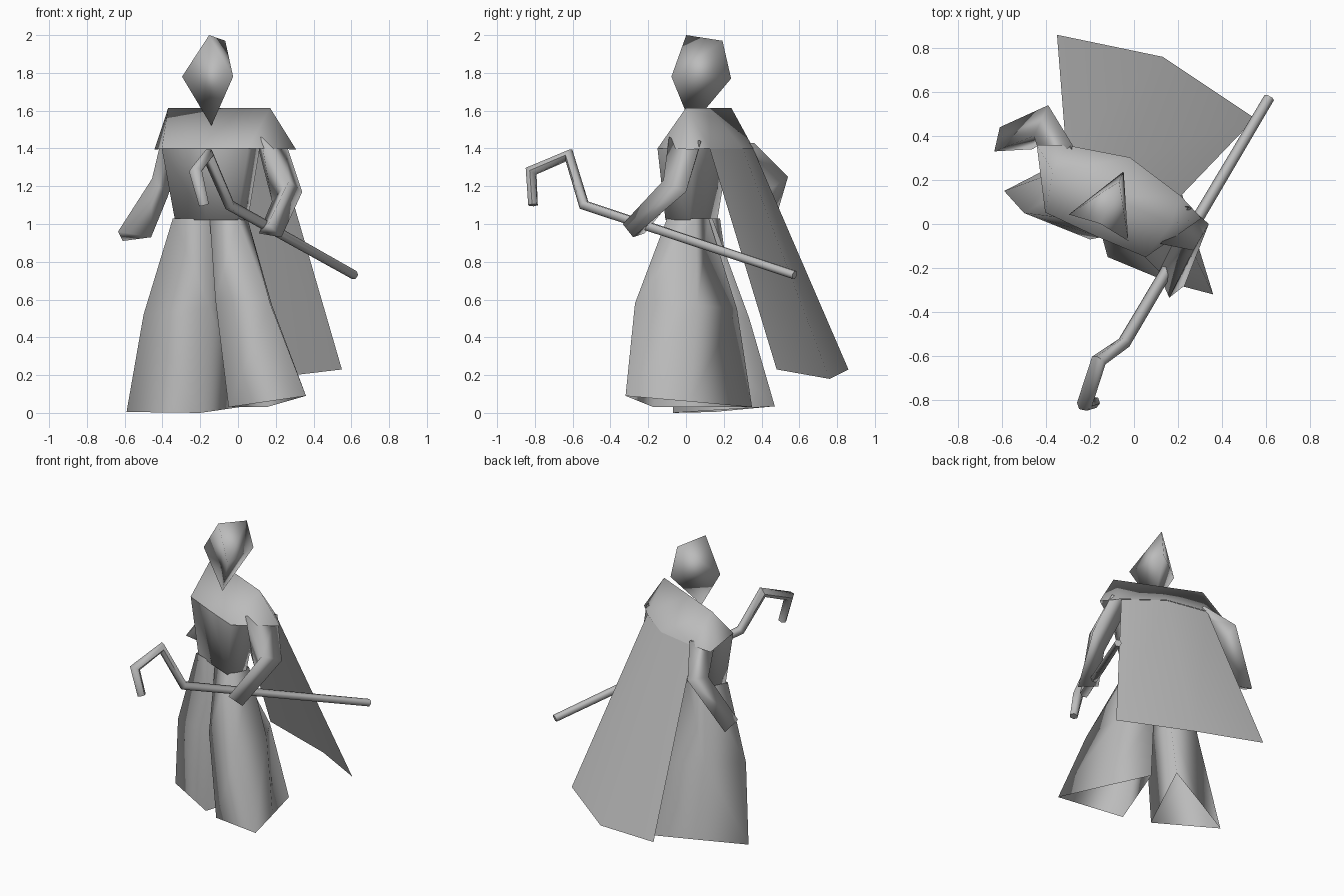
import bpy, bmesh, math
from mathutils import Matrix, Vector

if "Cube" in bpy.data.objects:
    bpy.data.objects.remove(bpy.data.objects["Cube"])

cloth = bpy.data.materials.new("plain_grey")
cloth.diffuse_color = (0.5, 0.5, 0.5, 1)
cloth.use_nodes = True
cloth.node_tree.nodes["Principled BSDF"].inputs["Base Color"].default_value = cloth.diffuse_color

# The figure is turned slightly; symmetric parts are built straight, then placed
TURN = Matrix.Translation((-0.10, 0.12, 0)) @ Matrix.Rotation(math.radians(-24), 4, 'Z')


def smooth(ob, angle):
    bpy.ops.object.select_all(action='DESELECT')
    ob.select_set(True)
    bpy.context.view_layer.objects.active = ob
    bpy.ops.object.shade_smooth_by_angle(angle=math.radians(angle))


def finish(name, bm, angle, recalc=True):
    bmesh.ops.remove_doubles(bm, verts=bm.verts, dist=0.0005)
    if recalc:
        bmesh.ops.recalc_face_normals(bm, faces=bm.faces)
    me = bpy.data.meshes.new(name)
    bm.to_mesh(me)
    bm.free()
    me.materials.append(cloth)
    ob = bpy.data.objects.new(name, me)
    bpy.context.collection.objects.link(ob)
    smooth(ob, angle)
    return ob


def symmetric(name, points, faces, angle=180):
    """Faces named by point letters on the +x half; each gets a mirrored twin."""
    bm = bmesh.new()
    for f in faces:
        co = [Vector(points[k]) for k in f]
        twin = [Vector((-c.x, c.y, c.z)) for c in reversed(co)]
        bm.faces.new([bm.verts.new(TURN @ c) for c in co])
        bm.faces.new([bm.verts.new(TURN @ c) for c in twin])
    return finish(name, bm, angle)


def loft(name, rings, cap_end=False, angle=180):
    """Skin a stack of rings that all have the same number of points."""
    bm = bmesh.new()
    vs = [[bm.verts.new(p) for p in r] for r in rings]
    n = len(rings[0])
    for a, b in zip(vs, vs[1:]):
        for i in range(n):
            j = (i + 1) % n
            bm.faces.new((a[i], a[j], b[j], b[i]))
    if cap_end:
        bm.faces.new(vs[-1])
    return finish(name, bm, angle)


# Hooded head: flat kite face, pointed top, ridge along the back
symmetric("hooded_head", {
    't': (0, -0.13, 2.0), 'k': (0, 0.08, 1.97), 'b': (0, 0.13, 1.77),
    's': (0.148, -0.15, 1.78), 'c': (0, -0.10, 1.52)},
    ["tsc", "tks", "kbs", "bcs"])

# Torso: tapered box under the shoulders
symmetric("torso", {
    'm': (0, -0.19, 1.4), 'f': (0.25, -0.185, 1.4), 'r': (0.23, 0.02, 1.42),
    'q': (0, 0.05, 1.42), 'a': (0, -0.175, 1.02), 'd': (0.18, -0.17, 1.02),
    'e': (0.18, -0.03, 1.02), 'g': (0, -0.03, 1.02)},
    ["mfda", "fred", "rqge", "adeg"])

# Shoulder mantle: ridge across the shoulders, flaring to pointed sides
symmetric("shoulder_mantle", {
    'o': (0, 0, 1.615), 'p': (0.295, 0, 1.615), 'm': (0, -0.19, 1.4),
    'f': (0.25, -0.185, 1.4), 's': (0.41, 0.08, 1.395),
    'c': (0.28, 0.135, 1.4), 'b': (0, 0.20, 1.4)},
    ["omfp", "pfs", "psc", "opcb"])

# Cape: single sheet hanging out behind
bm = bmesh.new()
top = [bm.verts.new(p) for p in ((-0.31, 0.355, 1.4), (-0.02, 0.30, 1.4), (0.21, 0.125, 1.4))]
hem = [bm.verts.new(p) for p in ((-0.35, 0.86, 0.23), (0.13, 0.76, 0.18), (0.55, 0.48, 0.23))]
for i in range(2):
    bm.faces.new((top[i], top[i + 1], hem[i + 1], hem[i]))
finish("cape", bm, 180, recalc=False)

# Split robe skirt: two flared, open panels
loft("robe_skirt_left", [
    [(0, -0.10, 1.03), (-0.15, -0.04, 1.03), (-0.11, 0.12, 1.03), (0.05, 0.05, 1.03)],
    [(0.17, -0.27, 0.58), (-0.12, -0.15, 0.60), (0.06, 0.27, 0.55), (0.18, 0.06, 0.57)],
    [(0.36, -0.32, 0.09), (-0.05, -0.17, 0.03), (0.15, 0.35, 0.03), (0.255, 0.02, 0.06)]])
loft("robe_skirt_right", [
    [(-0.345, 0.03, 1.03), (-0.15, -0.04, 1.03), (-0.11, 0.14, 1.03), (-0.27, 0.18, 1.03)],
    [(-0.50, 0.05, 0.52), (-0.15, -0.06, 0.56), (-0.02, 0.335, 0.5), (-0.32, 0.25, 0.53)],
    [(-0.59, 0.15, 0.005), (-0.20, -0.07, 0.0), (0.04, 0.47, 0.035), (-0.28, 0.31, 0.02)]])

# Sleeved arms: three-sided, bent at the elbow
loft("left_arm", [
    [(0.25, 0.08, 1.44), (0.12, -0.09, 1.46), (0.10, 0.08, 1.43)],
    [(0.34, 0.0, 1.17), (0.27, -0.12, 1.23), (0.18, -0.08, 1.12)],
    [(0.23, -0.28, 0.93), (0.16, -0.335, 1.0), (0.11, -0.22, 0.95)]], True)
loft("right_arm", [
    [(-0.28, 0.36, 1.43), (-0.41, 0.26, 1.43), (-0.29, 0.22, 1.42)],
    [(-0.39, 0.54, 1.25), (-0.455, 0.40, 1.24), (-0.37, 0.40, 1.15)],
    [(-0.61, 0.44, 0.91), (-0.635, 0.33, 0.96), (-0.46, 0.34, 0.93)]], True)

# Crooked staff: swept round bar with a thicker hooked head
curve = bpy.data.curves.new("staff", 'CURVE')
curve.dimensions = '3D'
curve.bevel_depth = 0.027
curve.bevel_resolution = 1
curve.use_fill_caps = True
path = [(0.615, 0.575, 0.73, 0.9), (-0.045, -0.54, 1.10, 1.1), (-0.16, -0.62, 1.365, 1.3),
        (-0.225, -0.82, 1.28, 1.3), (-0.18, -0.81, 1.10, 1.0)]
sp = curve.splines.new('POLY')
sp.points.add(len(path) - 1)
for p, (x, y, z, r) in zip(sp.points, path):
    p.co = (x, y, z, 1)
    p.radius = r
curve.materials.append(cloth)
staff = bpy.data.objects.new("staff", curve)
bpy.context.collection.objects.link(staff)
bpy.ops.object.select_all(action='DESELECT')
staff.select_set(True)
bpy.context.view_layer.objects.active = staff
bpy.ops.object.convert(target='MESH')
smooth(bpy.context.view_layer.objects.active, 65)
